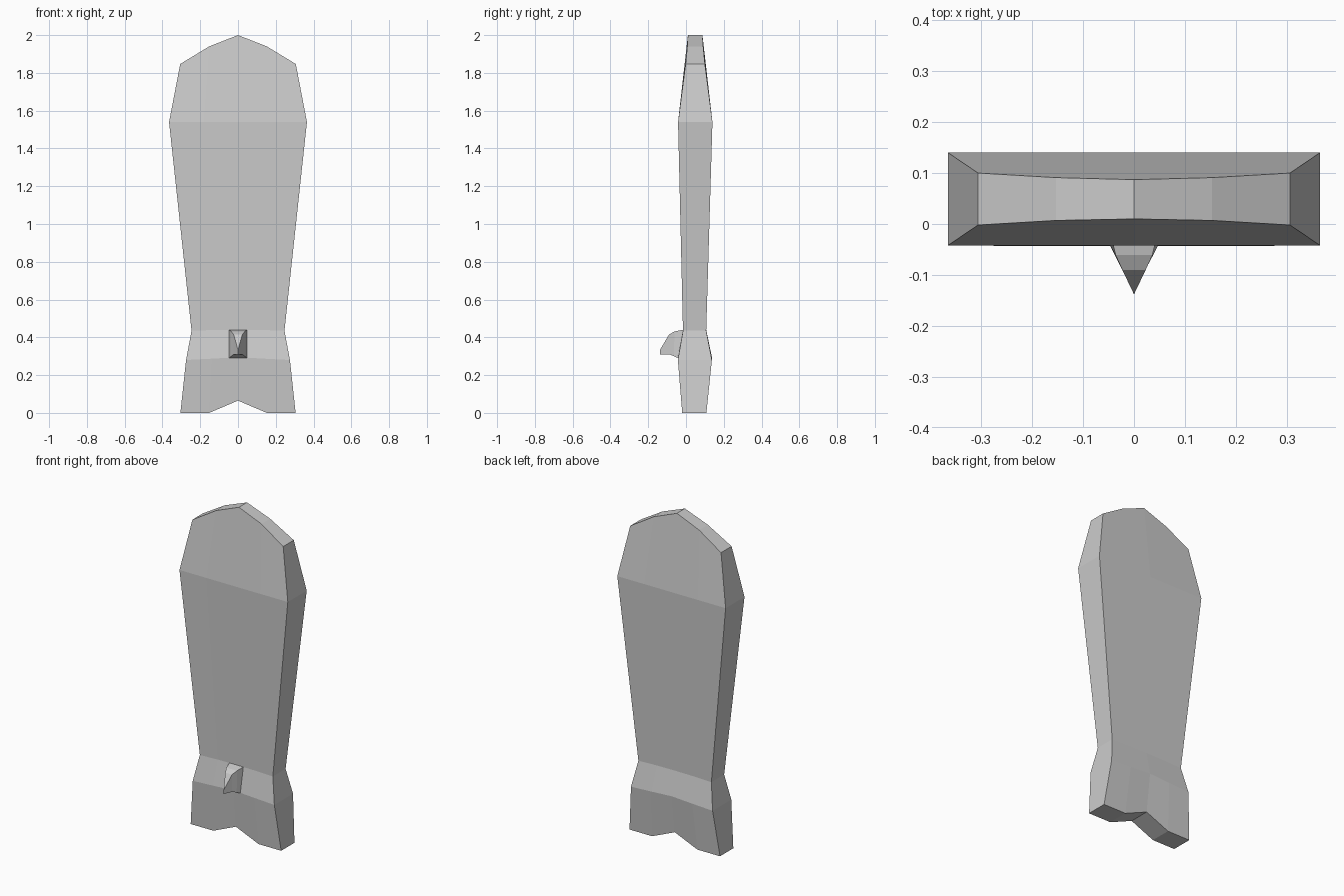
import bpy
import bmesh

if "Cube" in bpy.data.objects:
    bpy.data.objects.remove(bpy.data.objects["Cube"])


def make_object(name, bm):
    bmesh.ops.remove_doubles(bm, verts=bm.verts, dist=0.0005)
    bmesh.ops.recalc_face_normals(bm, faces=bm.faces)
    mesh = bpy.data.meshes.new(name)
    bm.to_mesh(mesh)
    bm.free()
    obj = bpy.data.objects.new(name, mesh)
    bpy.context.collection.objects.link(obj)
    return obj


def loft(bm, rings):
    """Skin closed rings of equal length and return their vertices."""
    loops = [[bm.verts.new(p) for p in ring] for ring in rings]
    n = len(loops[0])
    for a, b in zip(loops, loops[1:]):
        for i in range(n):
            j = (i + 1) % n
            bm.faces.new((a[i], a[j], b[j], b[i]))
    return loops


# Flared slab body: per row the half width, then z, front y and back y
# at the centre, halfway out and edge columns
rows = [
    (0.305, (0.065, 0.005, 0.003), (-0.02, -0.02, -0.02), (0.108, 0.108, 0.108)),
    (0.275, (0.295, 0.287, 0.28), (-0.043, -0.043, -0.043), (0.137, 0.137, 0.137)),
    (0.246, (0.44, 0.439, 0.435), (-0.016, -0.016, -0.016), (0.107, 0.107, 0.107)),
    (0.365, (1.54, 1.54, 1.54), (-0.042, -0.042, -0.042), (0.14, 0.14, 0.14)),
    (0.306, (2.0, 1.94, 1.847), (0.01, 0.007, -0.002), (0.087, 0.091, 0.1)),
]
rows[0] = (0.305, (0.065, 0.0, 0.0)) + rows[0][2:]
columns = range(-2, 3)
rings = []
for w, z, front, back in rows:
    ring = [(w * c / 2, front[abs(c)], z[abs(c)]) for c in columns]
    ring += [(w * c / 2, back[abs(c)], z[abs(c)]) for c in reversed(columns)]
    rings.append(ring)

bm = bmesh.new()
loops = loft(bm, rings)
for cap in (loops[0], loops[-1]):
    for i in range(4):
        bm.faces.new((cap[i], cap[i + 1], cap[8 - i], cap[9 - i]))
make_object("slab_body", bm)

# Hooked spur on the front: half width, top (y, z), bottom (y, z)
sections = [
    (0.047, (-0.016, 0.44), (-0.042, 0.29)),
    (0.036, (-0.061, 0.431), (-0.064, 0.30)),
    (0.023, (-0.09, 0.415), (-0.088, 0.31)),
    (0.0, (-0.138, 0.333), (-0.138, 0.31)),
]
bm = bmesh.new()
loops = loft(bm, [[(-w, *t), (w, *t), (w, *b), (-w, *b)] for w, t, b in sections])
make_object("front_spur", bm)
